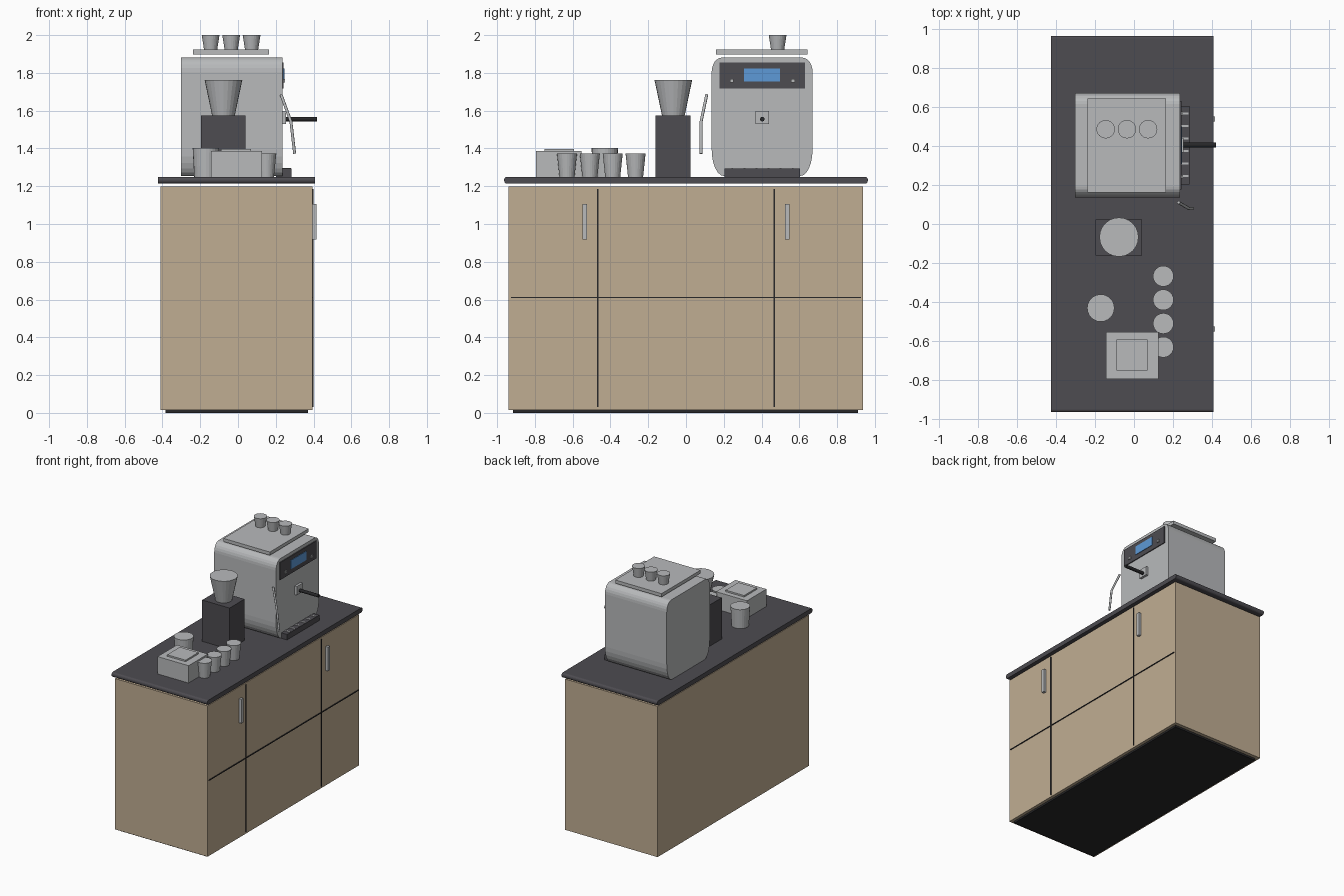
import bpy, bmesh, math
from mathutils import Vector

cube = bpy.data.objects.get("Cube")
if cube:
    bpy.data.objects.remove(cube, do_unlink=True)


def material(name, r, g, b):
    m = bpy.data.materials.new(name)
    m.use_nodes = True
    m.diffuse_color = (r, g, b, 1)
    m.node_tree.nodes["Principled BSDF"].inputs["Base Color"].default_value = (r, g, b, 1)
    return m


WOOD = material("light wood", 0.53, 0.42, 0.29)
STONE = material("dark stone", 0.075, 0.072, 0.082)
STEEL = material("brushed steel", 0.48, 0.49, 0.50)
BLACK = material("black", 0.02, 0.02, 0.022)
BLUE = material("display blue", 0.11, 0.32, 0.68)


def finish(bm, name, mat):
    bmesh.ops.recalc_face_normals(bm, faces=bm.faces)
    me = bpy.data.meshes.new(name)
    bm.to_mesh(me)
    bm.free()
    me.materials.append(mat)
    ob = bpy.data.objects.new(name, me)
    bpy.context.collection.objects.link(ob)
    return ob


def box(name, mat, x, y, z):
    """Box from (min, max) pairs."""
    bm = bmesh.new()
    bmesh.ops.create_cube(bm, size=1)
    for v in bm.verts:
        v.co = Vector([(a + b) / 2 + c * (b - a) for (a, b), c in zip((x, y, z), v.co)])
    return finish(bm, name, mat)


def cup(name, mat, x, y, z, r_low, r_top, sides=24):
    """Upright tapered cylinder."""
    bm = bmesh.new()
    bmesh.ops.create_cone(bm, cap_ends=True, segments=sides, radius1=r_low,
                          radius2=r_top, depth=z[1] - z[0])
    bmesh.ops.translate(bm, vec=(x, y, (z[0] + z[1]) / 2), verts=bm.verts)
    return finish(bm, name, mat)


def rounded_slab(name, mat, x, y, z, low, top, steps=6):
    """Side profile with elliptical corners (width, height), extruded along x."""
    bm = bmesh.new()
    pts = []
    for quarter, (sy, sz, (ry, rz)) in enumerate(
            [(1, 1, top), (-1, 1, top), (-1, -1, low), (1, -1, low)]):
        cy = y[1] - ry if sy > 0 else y[0] + ry
        cz = z[1] - rz if sz > 0 else z[0] + rz
        for i in range(steps + 1):
            a = math.pi / 2 * (quarter + i / steps)
            pts.append((x[0], cy + ry * math.cos(a), cz + rz * math.sin(a)))
    face = bm.faces.new([bm.verts.new(p) for p in pts])
    ext = bmesh.ops.extrude_face_region(bm, geom=[face], use_keep_orig=True)
    verts = [g for g in ext["geom"] if isinstance(g, bmesh.types.BMVert)]
    bmesh.ops.translate(bm, vec=(x[1] - x[0], 0, 0), verts=verts)
    return finish(bm, name, mat)


def tube(name, mat, points, radius):
    """Round bar along a path."""
    cu = bpy.data.curves.new(name, "CURVE")
    cu.dimensions = "3D"
    cu.bevel_depth = radius
    cu.bevel_resolution = 2
    cu.use_fill_caps = True
    sp = cu.splines.new("POLY")
    sp.points.add(len(points) - 1)
    for p, co in zip(sp.points, points):
        p.co = (*co, 1)
    cu.materials.append(mat)
    ob = bpy.data.objects.new(name, cu)
    bpy.context.collection.objects.link(ob)
    return ob


# Cabinet and counter
box("plinth", BLACK, (-0.385, 0.37), (-0.915, 0.91), (0, 0.016))
box("cabinet", WOOD, (-0.41, 0.394), (-0.94, 0.938), (0.015, 1.198))
rounded_slab("countertop", STONE, (-0.424, 0.407), (-0.963, 0.963), (1.214, 1.25),
             (0.015, 0.017), (0.015, 0.017), 4)

# Door seams and handles
for side in (-1, 1):
    s = side * 0.467
    box("vertical_seam", BLACK, (0.39, 0.4), (s - 0.003, s + 0.003), (0.03, 1.185))
    h = side * 0.537
    box("door_handle", STEEL, (0.392, 0.415), (h - 0.012, h + 0.012), (0.917, 1.105))
box("horizontal_seam", BLACK, (0.39, 0.4), (-0.926, 0.926), (0.607, 0.613))

# Coffee machine body and cup shelf
rounded_slab("machine_body", STEEL, (-0.302, 0.235), (0.136, 0.67), (1.254, 1.881),
             (0.065, 0.14), (0.055, 0.075))
box("cup_shelf", STEEL, (-0.238, 0.164), (0.16, 0.643), (1.898, 1.924))
for x in (-0.145, -0.036, 0.072):
    cup("shelf_cup", STEEL, x, 0.485, (1.924, 2.0), 0.035, 0.047)

# Control panel
box("control_panel", STONE, (0.225, 0.242), (0.177, 0.63), (1.718, 1.855))
box("display", BLUE, (0.238, 0.246), (0.308, 0.498), (1.755, 1.824))
for y in (0.242, 0.566):
    box("button", STEEL, (0.238, 0.25), (y - 0.01, y + 0.01), (1.748, 1.768))

# Brew group, handle and steam wand
box("brew_group", STEEL, (0.23, 0.254), (0.367, 0.44), (1.53, 1.598))
tube("filter_handle", BLACK, [(0.245, 0.404, 1.555), (0.419, 0.404, 1.555)], 0.0125)
tube("steam_wand", STEEL,
     [(0.228, 0.11, 1.685), (0.28, 0.08, 1.543), (0.3, 0.08, 1.372)], 0.008)

# Drip tray with slats
box("drip_tray", STONE, (0.2, 0.284), (0.203, 0.603), (1.25, 1.293))
for i in range(6):
    y = 0.245 + i * 0.064
    box("tray_slat", STEEL, (0.236, 0.28), (y - 0.005, y + 0.005), (1.29, 1.297))

# Grinder
box("grinder_base", STONE, (-0.197, 0.04), (-0.162, 0.024), (1.25, 1.574))
cup("grinder_hopper", STEEL, -0.077, -0.067, (1.574, 1.763), 0.06, 0.1)

# Counter cups, jar and lidded box
for i in range(4):
    cup("counter_cup", STEEL, 0.15, -0.63 + i * 0.121, (1.25, 1.373), 0.04, 0.053)
cup("jar", STEEL, -0.17, -0.43, (1.25, 1.402), 0.062, 0.07)
box("storage_box", STEEL, (-0.143, 0.126), (-0.793, -0.552), (1.25, 1.386))
box("box_lid", STEEL, (-0.09, 0.07), (-0.75, -0.592), (1.386, 1.398))
